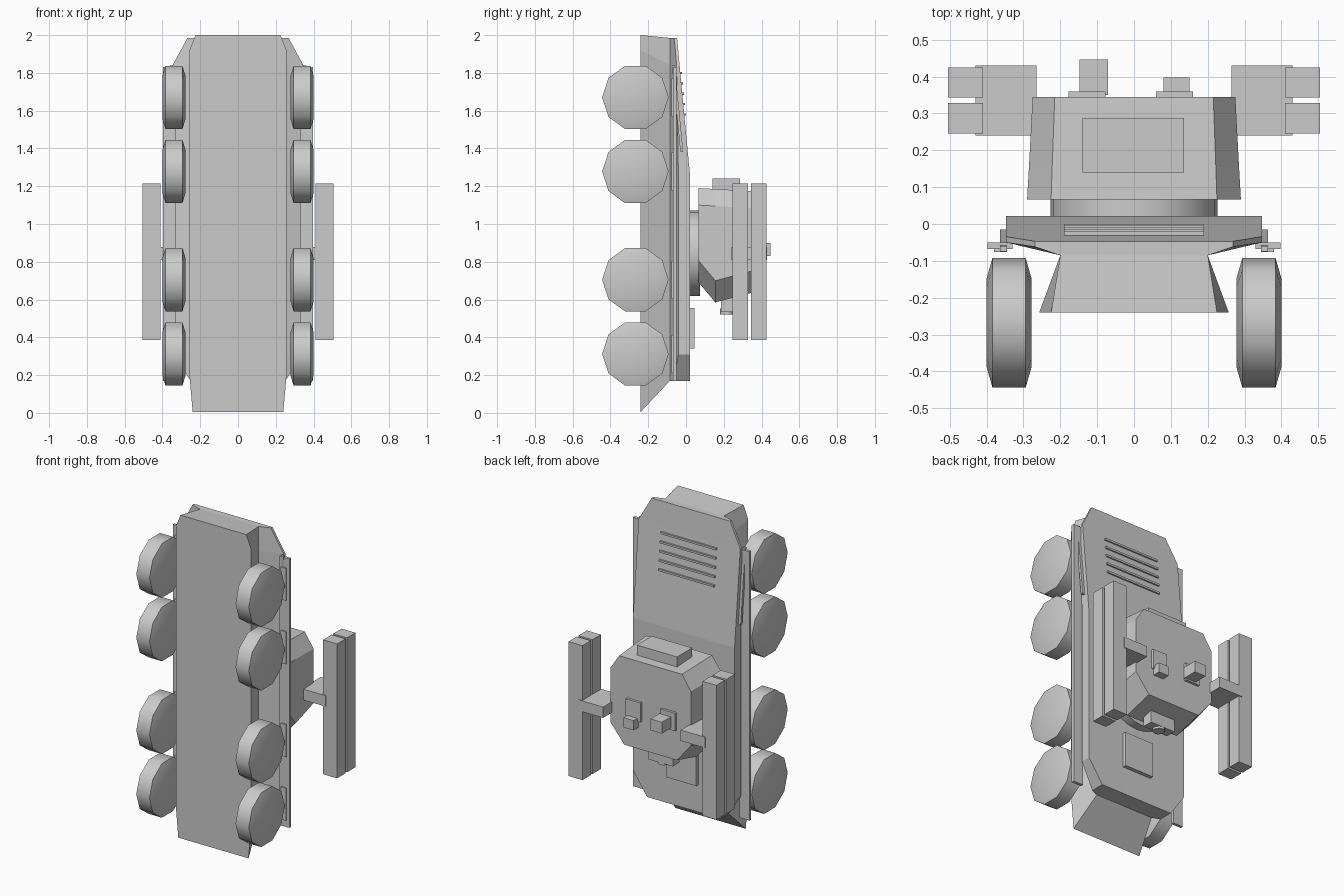
import bpy, bmesh, math
from mathutils import Vector

if "Cube" in bpy.data.objects:
    bpy.data.objects.remove(bpy.data.objects["Cube"])

grey = bpy.data.materials.new("plain grey")
grey.diffuse_color = (0.6, 0.6, 0.6, 1)
grey.use_nodes = True
grey.node_tree.nodes["Principled BSDF"].inputs["Base Color"].default_value = grey.diffuse_color


def make(name, bm, smooth=False):
    bmesh.ops.recalc_face_normals(bm, faces=bm.faces)
    me = bpy.data.meshes.new(name)
    bm.to_mesh(me)
    bm.free()
    ob = bpy.data.objects.new(name, me)
    bpy.context.collection.objects.link(ob)
    me.materials.append(grey)
    if smooth:
        bpy.context.view_layer.objects.active = ob
        ob.select_set(True)
        bpy.ops.object.shade_smooth_by_angle(angle=math.radians(50))
        ob.select_set(False)
    return ob


def box(name, x, y, z, tilt=0.0):
    """Box from (min, max) pairs, optionally sheared in y along z."""
    bm = bmesh.new()
    bmesh.ops.create_cube(bm, size=1)
    for v in bm.verts:
        z_local = v.co.z
        v.co = [a + (c + 0.5) * (b - a) for c, (a, b) in zip(v.co, (x, y, z))]
        v.co.y += tilt * z_local
    return make(name, bm)


def loft(name, rings, caps):
    bm = bmesh.new()
    vs = [[bm.verts.new(p) for p in r] for r in rings]
    n = len(vs[0])
    for a, b in zip(vs, vs[1:]):
        for i in range(n):
            j = (i + 1) % n
            bm.faces.new((a[i], a[j], b[j], b[i]))
    for end in (vs[0], vs[-1]):
        for c in caps:
            bm.faces.new([end[i] for i in c])
    return make(name, bm)


def revolve(name, profile, sides, axis, centre, smooth=True):
    """Solid of revolution; profile holds (distance along axis, radius)."""
    bm = bmesh.new()
    rings = []
    for d, r in profile:
        ring = []
        for i in range(sides):
            t = 2 * math.pi * i / sides
            u, w = r * math.cos(t), r * math.sin(t)
            p = {'x': (d, u, w), 'y': (u, d, w), 'z': (u, w, d)}[axis]
            ring.append(bm.verts.new(Vector(p) + Vector(centre)))
        rings.append(ring)
    for a, b in zip(rings, rings[1:]):
        for i in range(sides):
            j = (i + 1) % sides
            bm.faces.new((a[i], a[j], b[j], b[i]))
    bm.faces.new(rings[0])
    bm.faces.new(rings[-1])
    return make(name, bm, smooth)


# Hull: half sections of belly, waist, sponson and deck corners (x, y, z)
halves = [
    [(.24, -.24, .005), (.20, -.085, .17), (.25, -.065, .17), (.25, .022, .17)],
    [(.257, -.24, .20), (.20, -.085, .31), (.347, -.04, .31), (.347, .022, .31)],
    [(.257, -.24, 1.25), (.20, -.085, 1.25), (.347, -.04, 1.25), (.347, .022, 1.25)],
    [(.257, -.24, 1.92), (.20, -.085, 1.84), (.347, -.05, 1.84), (.347, -.034, 1.84)],
    [(.225, -.24, 2.0), (.20, -.085, 1.985), (.268, -.062, 1.985), (.268, -.047, 1.985)],
]
rings = [h + [(-x, y, z) for x, y, z in reversed(h)] for h in halves]
loft("hull", rings, [(0, 1, 6, 7), (1, 2, 3, 4, 5, 6)])

# Wheels, fenders and side boards on both sides
tyre = [(-.061, .12), (-.045, .176), (.045, .176), (.061, .12)]
for s, side in ((-1, "left"), (1, "right")):
    def span(a, b):
        return tuple(sorted((s * a, s * b)))
    for i, z in enumerate((.312, .705, 1.278, 1.67)):
        revolve(f"{side}_wheel_{i + 1}", tyre, 10, 'x', (s * .339, -.268, z))
        box(f"{side}_fender_clip_{i + 1}", span(.345, .38), (-.076, -.068), (z - .1, z + .1))
    box(f"{side}_fender", span(.33, .398), (-.068, -.05), (.17, 1.83))
    box(f"{side}_side_board", span(.345, .363), (-.052, -.037), (1.38, 1.84), -.045)

    # Launcher pods and the arm that carries them
    box(f"{side}_launcher_arm", span(.265, .43), (.24, .43), (.81, .877))
    for j, y in enumerate(((.245, .328), (.343, .425))):
        box(f"{side}_launcher_pod_{j + 1}", span(.41, .505), y, (.385, 1.215))

# Engine deck slats
for i in range(5):
    z = 1.58 + i * .055
    y = .022 - .056 * (z - 1.25) / .59
    box(f"deck_slat_{i + 1}", (-.19, .19), (y - .006, y + .010), (z - .006, z + .006))

# Driver hatch and turret ring
box("driver_hatch", (-.10, .10), (.015, .045), (.34, .555))
revolve("turret_ring", [(.02, .226), (.075, .226)], 24, 'y', (0, 0, .845))


# Turret: chamfered plan that narrows towards its roof
def plan(y, w, wc, low, high):
    right = [(.18, y, low), (w, y, low + .115), (w, y, high - .09), (wc, y, high)]
    return right + [(-x, y, z) for x, y, z in reversed(right)]


loft("turret", [plan(.067, .29, .225, .69, 1.19),
                plan(.155, .285, .222, .585, 1.185),
                plan(.345, .275, .215, .635, 1.175)], [tuple(range(8))])
box("turret_rear_box", (-.14, .135), (.14, .287), (1.15, 1.24))
box("gun_mount", (-.085, .085), (.185, .25), (.535, .63))
revolve("gun_stub", [(0, .035), (.03, .035)], 12, 'z', (0, .215, .522))

# Roof sights
box("large_sight_base", (-.178, -.077), (.34, .36), (.82, .93))
box("large_sight", (-.148, -.07), (.35, .447), (.83, .90))
box("small_sight_base", (.06, .16), (.34, .36), (.81, .93))
box("small_sight", (.08, .15), (.35, .397), (.77, .83))
